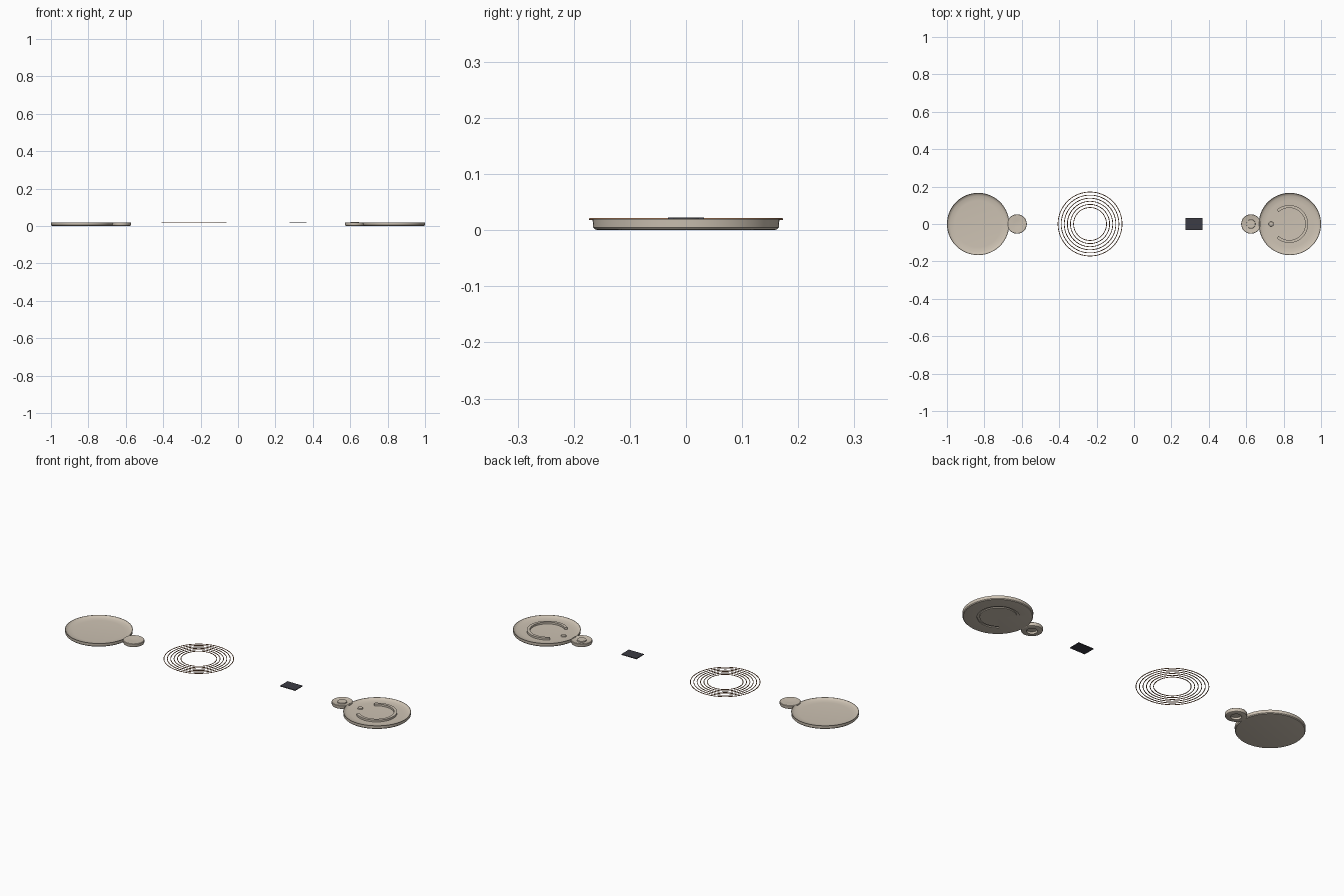
import bpy, bmesh, math

if "Cube" in bpy.data.objects:
    bpy.data.objects.remove(bpy.data.objects["Cube"])


def material(name, rgb):
    m = bpy.data.materials.new(name)
    m.diffuse_color = (*rgb, 1)
    m.use_nodes = True
    m.node_tree.nodes["Principled BSDF"].inputs["Base Color"].default_value = m.diffuse_color
    return m


SHELL = material("warm grey plastic", (0.61, 0.54, 0.45))
COPPER = material("copper", (0.50, 0.25, 0.13))
DARK = material("dark chip", (0.045, 0.045, 0.058))


def finish(bm, name, mat, angle=35):
    bmesh.ops.recalc_face_normals(bm, faces=bm.faces)
    me = bpy.data.meshes.new(name)
    bm.to_mesh(me)
    bm.free()
    ob = bpy.data.objects.new(name, me)
    bpy.context.collection.objects.link(ob)
    me.materials.append(mat)
    if angle:
        bpy.ops.object.select_all(action='DESELECT')
        ob.select_set(True)
        bpy.context.view_layer.objects.active = ob
        bpy.ops.object.shade_smooth_by_angle(angle=math.radians(angle))
    return ob


def lathe(bm, cx, profile, n=96):
    """Revolve an (r, z) profile about a vertical axis at x = cx."""
    rings = []
    for r, z in profile:
        if r == 0:
            rings.append([bm.verts.new((cx, 0, z))] * n)
        else:
            rings.append([bm.verts.new((cx + r * math.cos(2 * math.pi * i / n),
                                        r * math.sin(2 * math.pi * i / n), z)) for i in range(n)])
    for a, b in zip(rings, rings[1:]):
        for i in range(n):
            j = (i + 1) % n
            bm.faces.new(list(dict.fromkeys((a[i], a[j], b[j], b[i]))))


def arc_bar(cx, r0, r1, z0, z1, half_angle, n=56):
    """C-shaped bar with its opening facing -x."""
    bm = bmesh.new()
    secs = []
    for i in range(n + 1):
        t = math.radians(-half_angle + 2 * half_angle * i / n)
        secs.append([bm.verts.new((cx + r * math.cos(t), r * math.sin(t), z))
                     for r, z in ((r0, z0), (r1, z0), (r1, z1), (r0, z1))])
    for a, b in zip(secs, secs[1:]):
        for k in range(4):
            bm.faces.new((a[k], a[(k + 1) % 4], b[(k + 1) % 4], b[k]))
    bm.faces.new(secs[0])
    bm.faces.new(secs[-1])
    return bm


# Shallow round dish: rounded lower edge, thin rim, gently sloping floor
DISH = [(0, 0), (0.156, 0), (0.162, 0.0012), (0.1655, 0.005), (0.1665, 0.02),
        (0.1645, 0.02), (0.160, 0.0155), (0.150, 0.0115), (0.125, 0.0095), (0, 0.009)]
# Round lug, recessed from below
LUG = [(0, 0.010), (0.024, 0.010), (0.026, 0), (0.046, 0), (0.05, 0.002),
       (0.052, 0.006), (0.052, 0.018), (0.050, 0.02)]

for side, cx, lx in (("left", -0.8335, -0.625), ("right", 0.8335, 0.625)):
    bm = bmesh.new()
    lathe(bm, cx, DISH)
    dish = finish(bm, side + "_shell_dish", SHELL)
    bm = bmesh.new()
    if side == "left":
        top = [(0.018, 0.019), (0, 0.017)]
    else:
        top = [(0.032, 0.0165), (0.024, 0.0155), (0.023, 0.0205), (0, 0.0205)]
    lathe(bm, lx, LUG + top, 48)
    finish(bm, side + "_shell_lug", SHELL)

# C-shaped rib on the right shell, with a matching groove underneath
finish(arc_bar(0.83, 0.086, 0.101, 0.008, 0.0195, 132), "right_shell_rib", SHELL)
cutter = finish(arc_bar(0.83, 0.088, 0.100, -0.01, 0.005, 131), "groove_cutter", SHELL, 0)
cutter.hide_render = True
cutter.hide_viewport = True
mod = dish.modifiers.new("groove", 'BOOLEAN')
mod.operation = 'DIFFERENCE'
mod.solver = 'EXACT'
mod.object = cutter

# Small peg in the opening of the rib
bm = bmesh.new()
lathe(bm, 0.733, [(0, 0.007), (0.014, 0.007), (0.012, 0.015), (0, 0.0165)], 24)
finish(bm, "right_shell_peg", SHELL)

# Flat coil of thin concentric round-wire rings
bm = bmesh.new()
WIRE, SIDES = 0.002, 8
for k in range(6):
    r = 0.1710 - 0.0166 * k
    lathe(bm, -0.235, [(r + WIRE * math.cos(2 * math.pi * i / SIDES),
                        0.0198 + WIRE * math.sin(2 * math.pi * i / SIDES))
                       for i in range(SIDES + 1)])
bmesh.ops.remove_doubles(bm, verts=bm.verts, dist=1e-5)
finish(bm, "coil", COPPER, 60)

# Thin rectangular chip
bm = bmesh.new()
bmesh.ops.create_cube(bm, size=1)
bmesh.ops.scale(bm, vec=(0.09, 0.064, 0.004), verts=bm.verts)
bmesh.ops.translate(bm, vec=(0.32, 0, 0.0205), verts=bm.verts)
finish(bm, "chip", DARK, 0)
